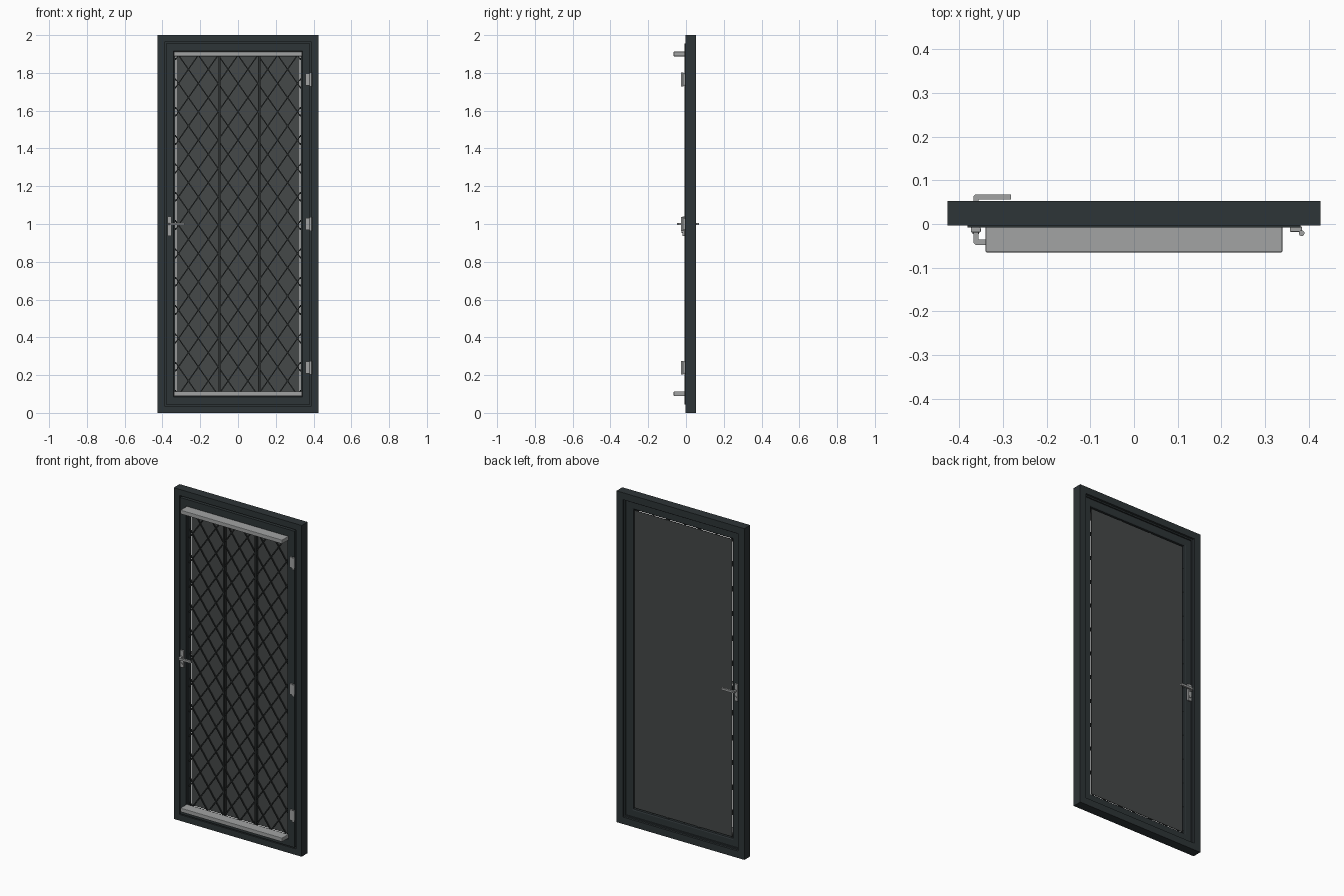
import bpy, bmesh, math
from mathutils import Matrix, Vector

if "Cube" in bpy.data.objects:
    bpy.data.objects.remove(bpy.data.objects["Cube"])

W, H = 0.427, 2.0          # half width and height of the whole door


def mat(name, c):
    m = bpy.data.materials.new(name)
    m.diffuse_color = (*c, 1)
    m.use_nodes = True
    m.node_tree.nodes["Principled BSDF"].inputs["Base Color"].default_value = m.diffuse_color
    return m


DARK = mat("dark_metal", (0.027, 0.035, 0.038))
MESH = mat("fly_mesh", (0.06, 0.066, 0.066))
WIRE = mat("grille_metal", (0.024, 0.028, 0.028))
ALU = mat("aluminium", (0.36, 0.37, 0.37))


def finish(bm, name, m):
    bmesh.ops.recalc_face_normals(bm, faces=bm.faces)
    me = bpy.data.meshes.new(name)
    bm.to_mesh(me)
    bm.free()
    me.materials.append(m)
    ob = bpy.data.objects.new(name, me)
    bpy.context.scene.collection.objects.link(ob)
    return ob


def add_box(bm, x, y, z, rot=None):
    c = Vector(((x[0] + x[1]) / 2, (y[0] + y[1]) / 2, (z[0] + z[1]) / 2))
    s = Matrix.Diagonal((x[1] - x[0], y[1] - y[0], z[1] - z[0], 1))
    bmesh.ops.create_cube(bm, size=1, matrix=Matrix.Translation(c) @ (rot or Matrix()) @ s)


def box(name, x, y, z, m, bevel=0.0):
    bm = bmesh.new()
    add_box(bm, x, y, z)
    ob = finish(bm, name, m)
    if bevel:
        b = ob.modifiers.new("bevel", 'BEVEL')
        b.width, b.segments = bevel, 2
    return ob


def ring(name, profile, m):
    """Mitred rectangular frame swept from an (inset, y) profile."""
    bm = bmesh.new()
    loops = []
    for sx, top in ((-1, 0), (1, 0), (1, 1), (-1, 1)):
        loops.append([bm.verts.new((sx * (W - i), y, H - i if top else i)) for i, y in profile])
    n = len(profile)
    for a in range(4):
        p, q = loops[a], loops[(a + 1) % 4]
        for k in range(n):
            bm.faces.new((p[k], p[(k + 1) % n], q[(k + 1) % n], q[k]))
    return finish(bm, name, m)


def extrude(name, pts, z0, z1, m):
    """Plan outline (x, y) extruded upward."""
    bm = bmesh.new()
    f = bm.faces.new([bm.verts.new((x, y, z0)) for x, y in pts])
    g = bmesh.ops.extrude_face_region(bm, geom=[f])
    bmesh.ops.translate(bm, vec=(0, 0, z1 - z0),
                        verts=[v for v in g["geom"] if isinstance(v, bmesh.types.BMVert)])
    return finish(bm, name, m)


# Fixed outer frame with a stop behind the sash
ring("outer_frame", [(0, -.003), (.037, -.003), (.037, .032), (.05, .032), (.05, .04),
                     (.042, .04), (.042, .053), (0, .053)], DARK)

# Opening sash with a stepped inner bead
ring("sash", [(.045, -.008), (.085, -.008), (.088, -.003), (.095, -.003), (.095, .028),
              (.088, .031), (.045, .031)], DARK)

# Mesh sheet, slightly smaller than the opening
box("mesh_sheet", (-.325, .325), (.021, .025), (.102, 1.898), MESH)

# Diamond grille: crossing bars clipped to the opening
X, Z0, Z1 = .333, .094, 1.906
PX, PZ = .105, .15
slope = PZ / PX
bm = bmesh.new()
for s, y in ((1, .011), (-1, .015)):
    for k in range(-6, 20):
        zc = Z0 + k * PZ                       # height of the bar at x = 0
        xs = sorted(((Z0 - zc) / (s * slope), (Z1 - zc) / (s * slope)))
        a, b = max(-X, xs[0]), min(X, xs[1])
        if b - a < .01:
            continue
        ang = math.atan(s * slope)
        half = (b - a) / math.cos(ang) / 2
        cx = (a + b) / 2
        cz = zc + s * slope * cx
        add_box(bm, (cx - half, cx + half), (y - .003, y + .003), (cz - .003, cz + .003),
                Matrix.Rotation(-ang, 4, 'Y'))
finish(bm, "diamond_grille", WIRE)

# Vertical grille dividers
for i, x in enumerate((-.098, .112)):
    box(f"grille_divider_{i + 1}", (x - .006, x + .006), (.004, .02), (Z0, Z1), WIRE)

# Projecting rails at top and bottom
for n, z in (("bottom", .101), ("top", 1.9)):
    box(f"{n}_rail", (-.34, .34), (-.065, -.003), (z - .012, z + .012), ALU, .003)

# Hinges: leaf with a chamfered barrel
for i, z in enumerate((.24, 1.0, 1.765)):
    box(f"hinge_leaf_{i + 1}", (.357, .385), (-.018, -.006), (z - .032, z + .032), ALU, .002)
    bm = bmesh.new()
    bmesh.ops.create_cone(bm, cap_ends=True, segments=16, radius1=.0065, radius2=.0065, depth=.072,
                          matrix=Matrix.Translation((.384, -.021, z)))
    ob = finish(bm, f"hinge_barrel_{i + 1}", ALU)
    for p in ob.data.polygons:
        p.use_smooth = len(p.vertices) == 4

# Handles: plate, and an L-shaped lever turning toward the middle
for n, face, d, reach in (("front", -.008, -1, .04), ("back", .031, 1, .037)):
    def span(a, b):
        return tuple(sorted((face + d * a, face + d * b)))
    box(f"{n}_handle_plate", (-.374, -.351), span(0, .011), (.937, 1.04), ALU, .002)
    y0, y1 = face + d * .008, face + d * reach
    yi = y1 - d * .012
    extrude(f"{n}_handle_lever",
            [(-.368, y0), (-.368, y1 - d * .005), (-.363, y1), (-.282, y1),
             (-.282, yi), (-.356, yi), (-.356, y0)], .994, 1.006, ALU)
    # Keyhole cylinder
    bm = bmesh.new()
    bmesh.ops.create_cone(bm, cap_ends=True, segments=16, radius1=.007, radius2=.007, depth=.006,
                          matrix=Matrix.Translation((-.3625, face + d * .012, .96))
                          @ Matrix.Rotation(math.pi / 2, 4, 'X'))
    finish(bm, f"{n}_lock_cylinder", ALU)
